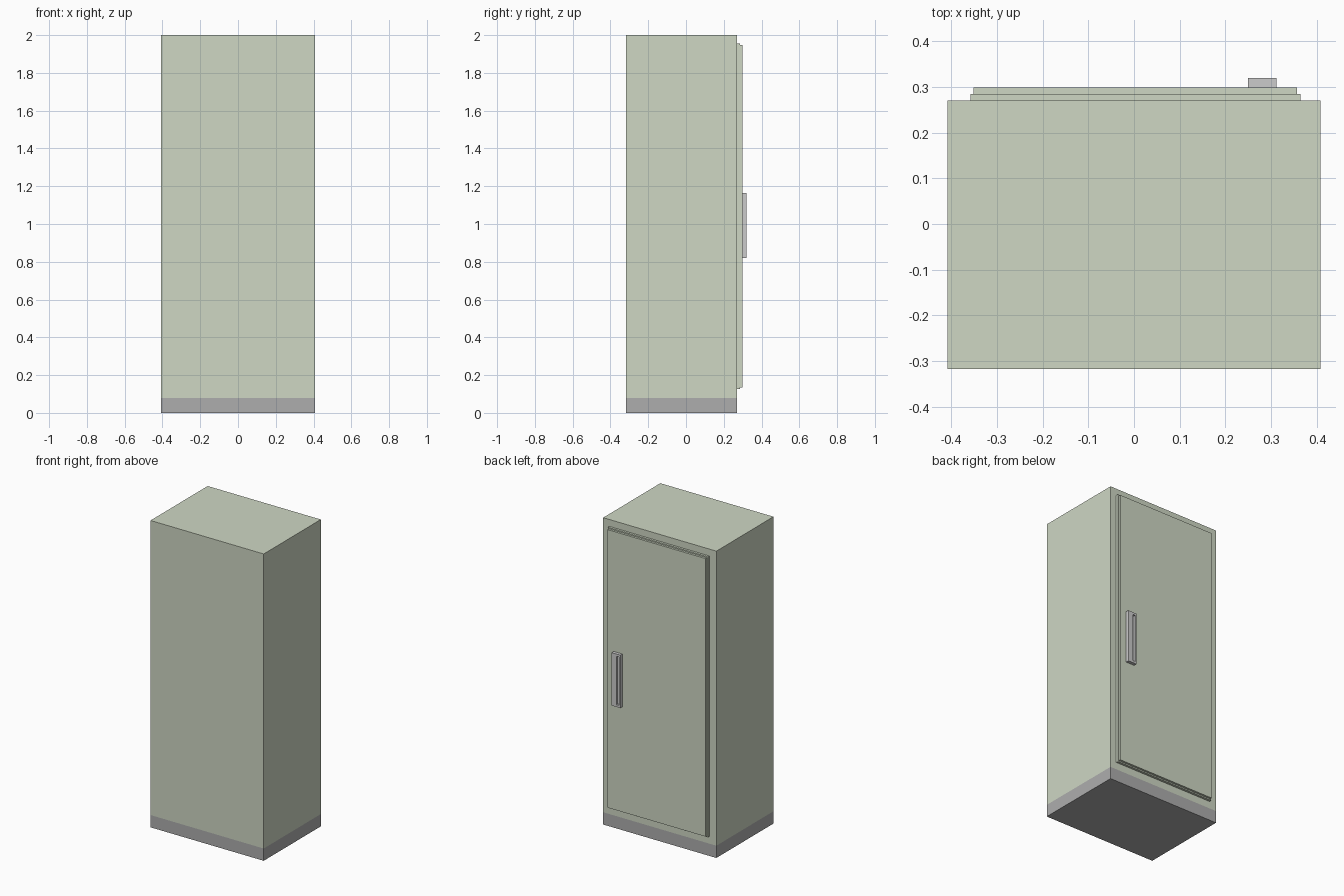
import bpy

if "Cube" in bpy.data.objects:
    bpy.data.objects.remove(bpy.data.objects["Cube"])


def material(name, rgb):
    m = bpy.data.materials.new(name)
    m.diffuse_color = (*rgb, 1)
    m.use_nodes = True
    m.node_tree.nodes["Principled BSDF"].inputs["Base Color"].default_value = m.diffuse_color
    return m


def box(name, x, y, z, mat=None):
    """Box spanning the (min, max) ranges on each axis."""
    bpy.ops.mesh.primitive_cube_add(size=1)
    o = bpy.context.object
    o.name = name
    for v in o.data.vertices:
        v.co = [r[0] + (c + 0.5) * (r[1] - r[0]) for c, r in zip(v.co, (x, y, z))]
    if mat:
        o.data.materials.append(mat)
    return o


green = material("sage_green", (0.62, 0.68, 0.55))
dark = material("plinth_grey", (0.42, 0.42, 0.42))

WIDTH, DEPTH = (-0.408, 0.408), (-0.318, 0.27)

# Cabinet and plinth
box("plinth", WIDTH, DEPTH, (0, 0.08), dark)
box("cabinet", WIDTH, DEPTH, (0.08, 2), green)

# Stepped door on the +y side: wide slab, then a slightly smaller panel
box("door_slab", (-0.358, 0.364), (0.27, 0.285), (0.127, 1.955), green)
box("door_panel", (-0.351, 0.357), (0.285, 0.299), (0.135, 1.947), green)

# Handle plate with a long finger slot
handle = box("handle", (0.25, 0.312), (0.299, 0.32), (0.82, 1.165))
slot = box("slot_cutter", (0.258, 0.278), (0.306, 0.34), (0.835, 1.15))
slot.hide_render = True
slot.hide_set(True)
cut = handle.modifiers.new("finger_slot", 'BOOLEAN')
cut.operation = 'DIFFERENCE'
cut.object = slot
